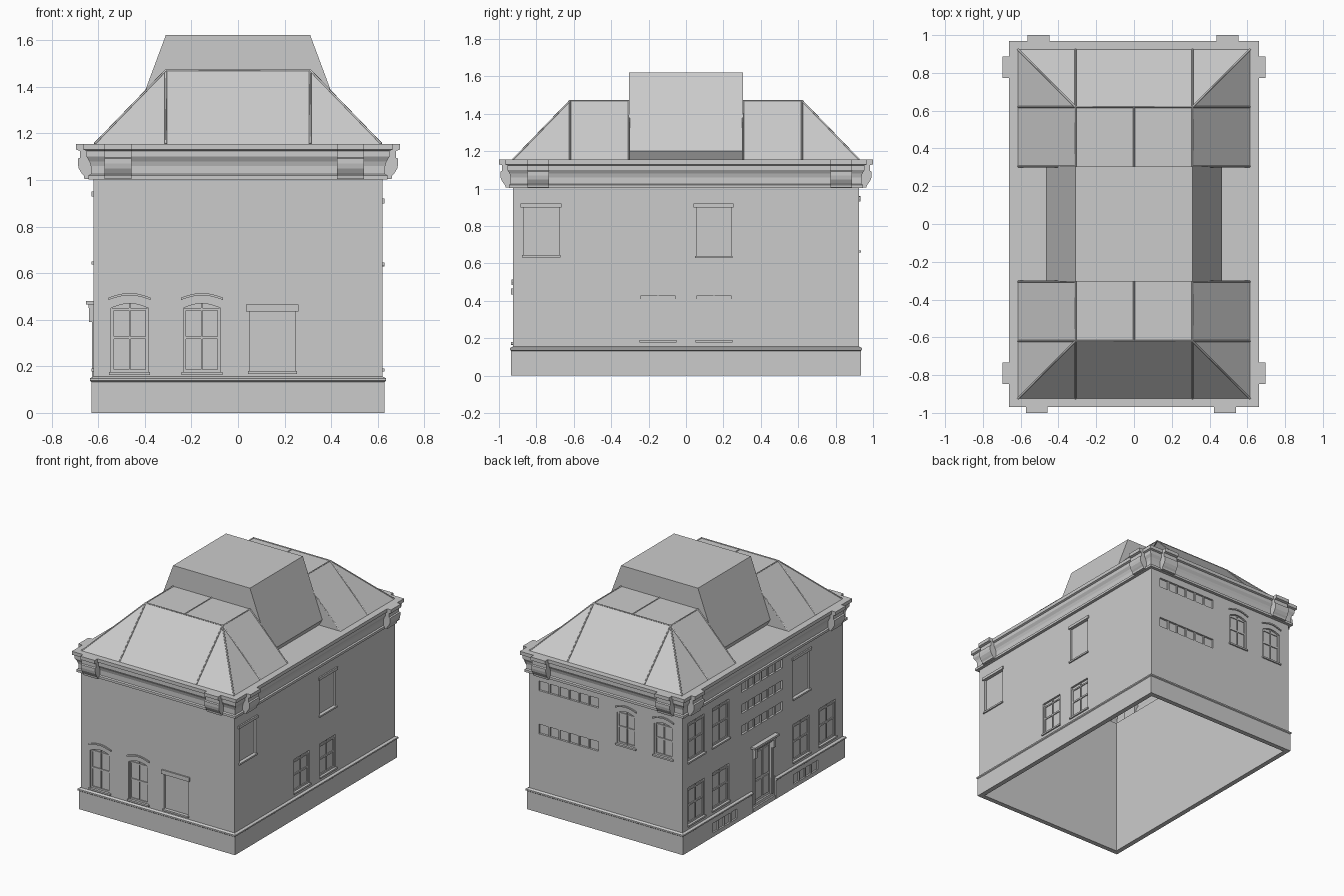
import bpy
import bmesh
import math
from mathutils import Vector

cube = bpy.data.objects.get("Cube")
if cube:
    bpy.data.objects.remove(cube)

grey = bpy.data.materials.new("stone_grey")
grey.use_nodes = True
TONE = (0.6, 0.6, 0.6, 1)
grey.diffuse_color = TONE
grey.node_tree.nodes["Principled BSDF"].inputs["Base Color"].default_value = TONE

HX, HY = 0.62, 0.925          # half sizes of the walls
RECESS = 0.015


def add(name, bm, open_bottom=False):
    bmesh.ops.recalc_face_normals(bm, faces=bm.faces)
    if open_bottom:
        low = [f for f in bm.faces if f.normal.z < -0.9]
        bmesh.ops.delete(bm, geom=low, context='FACES')
    me = bpy.data.meshes.new(name)
    bm.to_mesh(me)
    bm.free()
    me.materials.append(grey)
    ob = bpy.data.objects.new(name, me)
    bpy.context.collection.objects.link(ob)
    return ob


def place(side, u, d, z):
    """Point at u along a wall, d outward from it."""
    return {'front': (u, -HY - d, z), 'back': (u, HY + d, z),
            'left': (HX + d, u, z), 'right': (-HX - d, u, z)}[side]


def prism(bm, side, pts, d0, d1):
    rings = [[bm.verts.new(place(side, u, d, z)) for u, z in pts] for d in (d0, d1)]
    bm.faces.new(rings[0])
    bm.faces.new(rings[1])
    n = len(pts)
    for i in range(n):
        j = (i + 1) % n
        bm.faces.new((rings[0][i], rings[0][j], rings[1][j], rings[1][i]))


def rect(u0, u1, z0, z1):
    return [(u0, z0), (u1, z0), (u1, z1), (u0, z1)]


def arc(u0, u1, z, rise, n=8):
    return [(u0 + (u1 - u0) * i / n, z + rise * math.sin(math.pi * i / n)) for i in range(n + 1)]


def loft(bm, profile, caps):
    """Rectangular rings following (offset, height) pairs."""
    rings = []
    for o, z in profile:
        x, y = HX + o, HY + o
        rings.append([bm.verts.new(p) for p in ((-x, -y, z), (x, -y, z), (x, y, z), (-x, y, z))])
    for a, b in zip(rings, rings[1:]):
        for i in range(4):
            j = (i + 1) % 4
            bm.faces.new((a[i], a[j], b[j], b[i]))
    if caps:
        bm.faces.new(rings[0])
        bm.faces.new(rings[-1])


cuts, bars, trim = bmesh.new(), bmesh.new(), bmesh.new()


def window(side, u0, u1, z0, z1, kind):
    """Recessed opening with sash bars, sill and lintel."""
    um, t = (u0 + u1) / 2, 0.006
    if kind == 'arched':
        top = arc(u0, u1, z1 - 0.02, 0.02)
        prism(cuts, side, [(u0, z0), (u1, z0)] + top[::-1], -RECESS, 0.1)
        hood = arc(u0 - 0.01, u1 + 0.01, z1 + 0.015, 0.02)
        prism(trim, side, hood + [(u, z + 0.01) for u, z in hood[::-1]], -0.002, 0.008)
    else:
        prism(cuts, side, rect(u0, u1, z0, z1), -RECESS, 0.1)
    lintel = {'blank': 0.02, 'heavy': 0.03}.get(kind)
    if lintel:
        prism(trim, side, rect(u0 - 0.015, u1 + 0.015, z1, z1 + lintel), -0.002, 0.01)
    if kind == 'strip':
        count = 6
        for i in range(1, count):
            u = u0 + (u1 - u0) * i / count
            prism(bars, side, rect(u - t, u + t, z0, z1), -RECESS - 0.002, -0.004)
        return
    prism(trim, side, rect(u0 - 0.008, u1 + 0.008, z0 - 0.012, z0), -0.002, 0.01)
    if kind in ('sash', 'arched'):
        zm = (z0 + z1) / 2
        cells = [rect(u0, u0 + 2 * t, z0, z1 - 0.02), rect(u1 - 2 * t, u1, z0, z1 - 0.02),
                 rect(um - t / 2, um + t / 2, z0, z1), rect(u0, u1, z0, z0 + 2 * t),
                 rect(u0, u1, zm - t, zm + t), rect(u0, u1, z1 - 0.03, z1 - 0.02)]
        for i, c in enumerate(cells):
            prism(bars, side, c, -RECESS - 0.002, -0.007 - i * 0.0003)


# Front windows
for u in (-0.545, -0.235):
    window('front', u, u + 0.16, 0.175, 0.47, 'arched')
window('front', 0.05, 0.245, 0.18, 0.435, 'heavy')
# Left side windows
window('left', -0.87, -0.68, 0.645, 0.9, 'blank')
window('left', 0.055, 0.24, 0.64, 0.9, 'blank')
for u in (-0.24, 0.06):
    window('left', u, u + 0.18, 0.19, 0.43, 'sash')
# Back windows and strips
for u in (-0.54, -0.24):
    window('back', u, u + 0.15, 0.67, 0.915, 'arched')
for z in (0.57, 0.885):
    window('back', 0.06, 0.54, z, z + 0.07, 'strip')
# Right side windows, strips and basement lights
for u in (0.67, 0.39):
    window('right', u, u + 0.19, 0.65, 0.93, 'sash')
for u in (0.67, 0.39, -0.54, -0.84):
    window('right', u, u + 0.19, 0.19, 0.46, 'sash')
window('right', -0.54, -0.35, 0.65, 0.93, 'blank')
for z in (0.61, 0.765, 0.92):
    window('right', -0.225, 0.245, z, z + 0.065, 'strip')
for u in (0.31, -0.62):
    prism(cuts, 'right', rect(u, u + 0.28, 0.03, 0.1), -0.002, 0.1)
    for k in range(1, 4):
        prism(bars, 'right', rect(u + k * 0.07 - 0.005, u + k * 0.07 + 0.005, 0.03, 0.1), -0.005, 0.008)

# Door with panels, threshold, header and brackets
prism(cuts, 'right', rect(-0.14, 0.13, -0.1, 0.17), -0.002, 0.1)
door_cut = bmesh.new()
prism(door_cut, 'right', rect(-0.1, 0.09, 0.05, 0.43), -RECESS, 0.1)
for u in (-0.085, 0.005):
    for z0, z1 in ((0.07, 0.2), (0.22, 0.41)):
        prism(bars, 'right', rect(u, u + 0.07, z0, z1), -RECESS - 0.002, -0.009)
prism(trim, 'right', rect(-0.13, 0.12, 0.45, 0.465), -0.002, 0.022)
prism(trim, 'right', rect(-0.145, 0.135, 0.465, 0.48), -0.002, 0.032)
for u in (-0.125, 0.09):
    prism(trim, 'right', rect(u, u + 0.025, 0.39, 0.45), -0.002, 0.02)
    prism(trim, 'right', rect(u + 0.004, u + 0.021, 0.05, 0.39), -0.002, 0.007)
prism(trim, 'right', rect(-0.13, 0.12, 0.0, 0.03), -0.002, 0.01)

# Hollow walls with plinth
bm = bmesh.new()
loft(bm, [(0.01, 0), (0.01, 0.133), (0.016, 0.138), (0.016, 0.148), (0, 0.156), (0, 1.02)], True)
walls = add("walls", bm)
bm = bmesh.new()
prism(bm, 'front', rect(-HX + 0.025, HX - 0.025, -0.2, 1.3), -0.025, 0.025 - 2 * HY)
cutters = [add("interior_cutter", bm), add("window_cutter", cuts), add("door_cutter", door_cut)]
for c in cutters:
    c.hide_render = True
    m = walls.modifiers.new(c.name, 'BOOLEAN')
    m.operation, m.solver, m.object = 'DIFFERENCE', 'EXACT', c
graph = bpy.context.evaluated_depsgraph_get()
cut_mesh = bpy.data.meshes.new_from_object(walls.evaluated_get(graph))
walls.modifiers.clear()
walls.data = cut_mesh
for c in cutters:
    bpy.data.objects.remove(c)
add("window_bars", bars)
add("window_and_door_trim", trim)

# Cornice
bm = bmesh.new()
loft(bm, [(-0.01, 1.003), (0.022, 1.003), (0.022, 1.02), (0.012, 1.025), (0.012, 1.06), (0.018, 1.08),
          (0.03, 1.1), (0.03, 1.125), (0.043, 1.13), (0.043, 1.155), (-0.01, 1.155)], False)
add("cornice", bm)

# Scrolled cornice blocks, each a stack of slabs tapering like a bracket
bm = bmesh.new()
outline = [(0, 1.005), (0.04, 1.005), (0.042, 1.018), (0.052, 1.03), (0.064, 1.05), (0.068, 1.07),
           (0.068, 1.092), (0.058, 1.096), (0.058, 1.125), (0.075, 1.13), (0.075, 1.155), (0, 1.155)]
blocks = [('front', -0.515), ('front', 0.482), ('back', -0.505), ('back', 0.495)]
blocks += [(s, y) for s in ('left', 'right') for y in (-0.79, 0.83)]
for side, u in blocks:
    ends = [[bm.verts.new(place(side, u + w, d, z)) for d, z in outline] for w in (-0.058, 0.058)]
    for e in ends:
        bm.faces.new(e)
    for i in range(len(outline)):
        j = (i + 1) % len(outline)
        bm.faces.new((ends[0][i], ends[0][j], ends[1][j], ends[1][i]))
add("cornice_blocks", bm)

# Hipped roof ends
EAVE, FLAT, TX, TY, MID = 1.155, 1.47, 0.31, 0.62, 0.305
EX, EY = 0.615, 0.925
for s, name in ((-1, "front_roof"), (1, "back_roof")):
    bm = bmesh.new()
    low = [bm.verts.new(p) for p in ((-EX, s * EY, EAVE), (EX, s * EY, EAVE), (EX, s * MID, EAVE), (-EX, s * MID, EAVE))]
    top = [bm.verts.new(p) for p in ((-TX, s * TY, FLAT), (TX, s * TY, FLAT), (TX, s * MID, FLAT), (-TX, s * MID, FLAT))]
    bm.faces.new(low)
    bm.faces.new(top)
    for i in range(4):
        j = (i + 1) % 4
        bm.faces.new((low[i], low[j], top[j], top[i]))
    add(name, bm, True)

# Raised middle roof and the decks beside it
bm = bmesh.new()
half = [(0.44, EAVE), (0.467, 1.2), (TX, 1.622)]
prism(bm, 'front', half + [(-x, z) for x, z in half[::-1]], MID - HY, -MID - HY)
add("middle_roof", bm, True)
bm = bmesh.new()
for s in (-1, 1):
    bm.faces.new([bm.verts.new((s * x, y, EAVE)) for x, y in ((0.43, -0.31), (EX, -0.31), (EX, 0.31), (0.43, 0.31))])
add("side_decks", bm)

# Roof ribs along hips, slopes and flat edges
curve = bpy.data.curves.new("roof_ribs", 'CURVE')
curve.dimensions = '3D'
curve.bevel_depth, curve.bevel_resolution = 0.005, 0
curve.use_fill_caps = True


def rib(a, b):
    sp = curve.splines.new('POLY')
    sp.points.add(1)
    for p, co in zip(sp.points, (a, b)):
        p.co = (*co, 1)


for s in (-1, 1):
    rib((-TX, s * TY, FLAT), (TX, s * TY, FLAT))
    rib((0, s * TY, FLAT), (0, s * MID, FLAT))
    for t in (-1, 1):
        corner = (t * TX, s * TY, FLAT)
        rib(corner, (t * EX, s * EY, EAVE))
        rib(corner, (t * TX, s * MID, FLAT))
        rib(corner, (t * TX, s * EY, EAVE))
        rib(corner, (t * EX, s * TY, EAVE))
        rib((t * TX, s * MID, FLAT), (t * EX, s * MID, EAVE))
rib_ob = bpy.data.objects.new("rib_curve", curve)
bpy.context.collection.objects.link(rib_ob)
rib_mesh = bpy.data.meshes.new_from_object(rib_ob.evaluated_get(bpy.context.evaluated_depsgraph_get()))
rib_mesh.materials.clear()
rib_mesh.materials.append(grey)
bpy.data.objects.remove(rib_ob)
bpy.context.collection.objects.link(bpy.data.objects.new("roof_ribs", rib_mesh))
